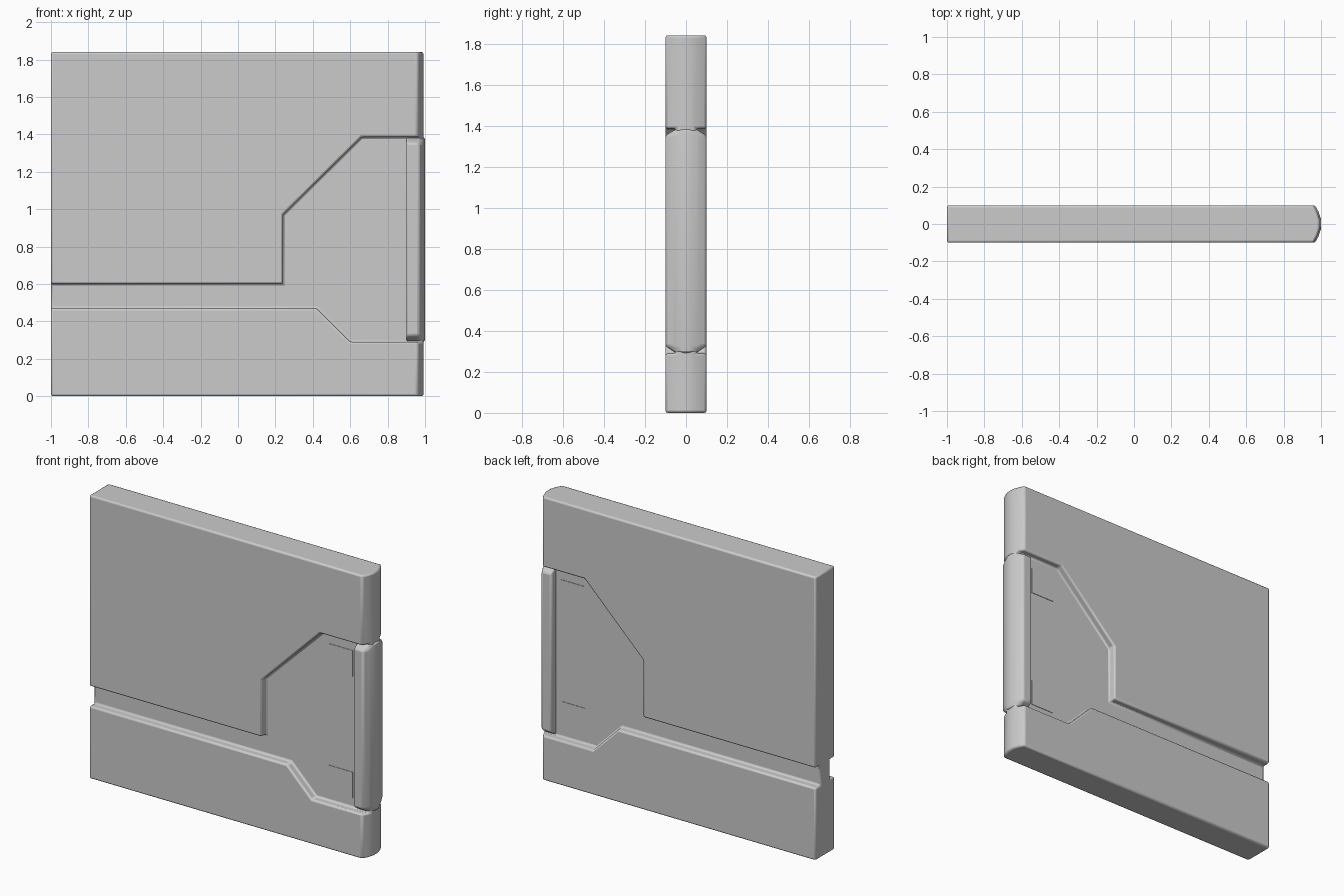
import bpy, bmesh

old = bpy.data.objects.get("Cube")
if old:
    bpy.data.objects.remove(old, do_unlink=True)

HALF = 0.1       # half thickness of the door
CORE = 0.05      # half thickness inside the recess
TOP = 1.84

gray = bpy.data.materials.new("plain_gray")
gray.use_nodes = True
gray.diffuse_color = (0.6, 0.6, 0.6, 1)
gray.node_tree.nodes["Principled BSDF"].inputs["Base Color"].default_value = (0.6, 0.6, 0.6, 1)


def loft(name, rings):
    """Closed solid through rings of equal point count."""
    bm = bmesh.new()
    loops = [[bm.verts.new(p) for p in ring] for ring in rings]
    for a, b in zip(loops, loops[1:]):
        for i in range(len(a)):
            j = (i + 1) % len(a)
            bm.faces.new((a[i], a[j], b[j], b[i]))
    bm.faces.new(loops[0])
    bm.faces.new(loops[-1])
    bmesh.ops.recalc_face_normals(bm, faces=bm.faces)
    mesh = bpy.data.meshes.new(name)
    bm.to_mesh(mesh)
    bm.free()
    obj = bpy.data.objects.new(name, mesh)
    bpy.context.collection.objects.link(obj)
    obj.data.materials.append(gray)
    return obj


def select(obj):
    bpy.ops.object.select_all(action='DESELECT')
    obj.select_set(True)
    bpy.context.view_layer.objects.active = obj


def soften(obj, width):
    select(obj)
    bpy.ops.object.shade_smooth_by_angle(angle=0.6)
    bevel = obj.modifiers.new("soft_edges", 'BEVEL')
    bevel.width = width
    bevel.segments = 2
    bevel.limit_method = 'ANGLE'
    bevel.angle_limit = 0.6


def plan(x_start, x_end):
    """Plan outline with a bowed free edge on the left."""
    bow = [(x_end - 0.032, HALF), (x_end - 0.013, 0.065), (x_end, 0.025)]
    side = [(x_start, HALF)] + bow
    return side + [(x, -y) for x, y in reversed(side)]


# Door slab with the bowed end
slab = loft("door_slab", [[(x, y, z) for x, y in plan(-1, 0.992)] for z in (0, TOP)])

# Stepped recess cut into both faces
recess = [(-1.1, 0.6), (0.24, 0.6), (0.24, 0.97), (0.66, 1.385), (1.1, 1.385),
          (1.1, 0.29), (0.6, 0.29), (0.42, 0.47), (-1.1, 0.47)]
for side in (-1, 1):
    cutter = loft("recess_cutter", [[(x, side * y, z) for x, z in recess] for y in (CORE, 0.2)])
    cutter.hide_render = True
    cut = slab.modifiers.new("recess", 'BOOLEAN')
    cut.operation = 'DIFFERENCE'
    cut.solver = 'EXACT'
    cut.object = cutter
    select(slab)
    bpy.ops.object.modifier_apply(modifier=cut.name)
    bpy.data.objects.remove(cutter, do_unlink=True)
soften(slab, 0.012)

# Edge bar with tapered ends
levels = [(0.292, 0.5), (0.325, 1), (1.352, 1), (1.383, 0.5)]
bar = loft("edge_bar", [[(x, y * s, z) for x, y in plan(0.9, 1)] for z, s in levels])
soften(bar, 0.01)

# Thin square plates on the recessed faces
for side, face in ((-1, "front"), (1, "back")):
    for z, spot in ((0.35, "lower"), (1.14, "upper")):
        square = [(0.69, z), (0.86, z), (0.86, z + 0.17), (0.69, z + 0.17)]
        loft(f"{face}_{spot}_plate",
             [[(x, side * y, h) for x, h in square] for y in (CORE - 0.002, CORE + 0.003)])
